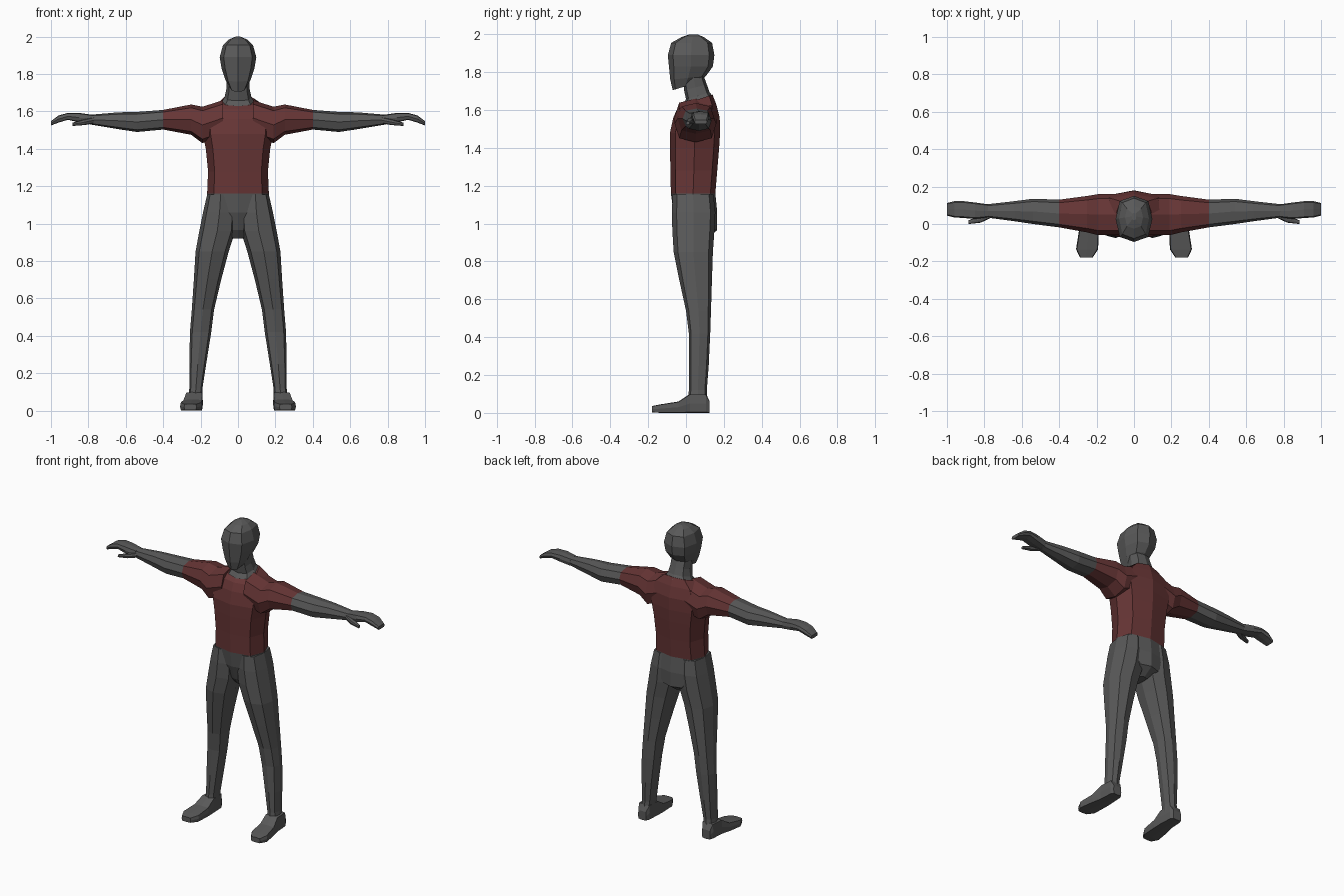
import bpy, bmesh


def material(name, rgb):
    m = bpy.data.materials.new(name)
    m.diffuse_color = (*rgb, 1)
    return m


GREY = material("dark grey", (0.10, 0.10, 0.10))
RED = material("dull red", (0.135, 0.036, 0.036))


def loft(name, axis, sections, mats, diag=0.78, mirror=False, paint=None):
    """Eight-sided tube; section = (position, u0, u1, v0, v1, optional tilt along v)."""
    d = diag
    ring = [(1, 0), (d, d), (0, 1), (-d, d), (-1, 0), (-d, -d), (0, -1), (d, -d)]
    bm = bmesh.new()
    loops = []
    for t, u0, u1, v0, v1, *tilt in sections:
        k = tilt[0] if tilt else 0
        loop = []
        for a, b in ring:
            u = (u0 + u1) / 2 + a * (u1 - u0) / 2
            v = (v0 + v1) / 2 + b * (v1 - v0) / 2
            s = t + k * b
            co = {"x": (s, u, v), "y": (u, s, v), "z": (u, v, s)}[axis]
            loop.append(bm.verts.new(co))
        loops.append(loop)
    for lo, hi in zip(loops, loops[1:]):
        for i in range(8):
            j = (i + 1) % 8
            bm.faces.new((lo[i], lo[j], hi[j], hi[i]))
    bm.faces.new(loops[0])
    bm.faces.new(loops[-1])
    bmesh.ops.recalc_face_normals(bm, faces=bm.faces)
    if paint:
        for f in bm.faces:
            f.material_index = paint(f.calc_center_median())
    me = bpy.data.meshes.new(name)
    bm.to_mesh(me)
    bm.free()
    for m in mats:
        me.materials.append(m)
    ob = bpy.data.objects.new(name, me)
    bpy.context.collection.objects.link(ob)
    if mirror:
        ob.modifiers.new("mirror", "MIRROR").use_mirror_merge = False
    return ob


def sym(rows):
    """Sections centred on x = 0: (z, half width, front, back, optional tilt)."""
    return [(r[0], -r[1], r[1], *r[2:]) for r in rows]


# Head, chin to crown
loft("head", "z", sym([
    (1.725, .042, -.07, .06, .02), (1.77, .068, -.083, .105, .01), (1.83, .088, -.09, .142),
    (1.89, .098, -.096, .15), (1.955, .08, -.078, .138), (1.985, .048, -.025, .095),
    (2.0, .012, .02, .06)]), [GREY])

# Neck flaring into a collar that dips at the front
loft("neck", "z", sym([
    (1.64, .095, -.035, .145, .03), (1.675, .072, .0, .125, .018),
    (1.72, .062, -.01, .11, .015), (1.79, .062, -.02, .09)]), [GREY])

# Shirt body
loft("shirt", "z", sym([
    (1.16, .165, -.08, .155), (1.28, .16, -.082, .165), (1.40, .172, -.085, .175),
    (1.48, .188, -.085, .18), (1.56, .195, -.067, .178), (1.62, .16, -.045, .16, .01),
    (1.655, .095, -.022, .14, .027)]), [RED])

# Pelvis, waist to crotch
loft("pelvis", "z", sym([
    (.92, .03, .0, .10), (.965, .09, -.035, .165), (1.06, .165, -.066, .165),
    (1.16, .165, -.08, .155)]), [GREY])

# Arms: red sleeve up to x = 0.4, grey below it
loft("arm", "x", [
    (.08, -.06, .16, 1.47, 1.66), (.19, -.06, .16, 1.43, 1.625), (.25, -.045, .15, 1.475, 1.637),
    (.40, -.018, .13, 1.503, 1.608), (.54, .0, .135, 1.49, 1.597),
    (.64, .015, .122, 1.505, 1.595), (.79, .035, .105, 1.53, 1.582)],
    [GREY, RED], mirror=True, paint=lambda c: int(c.x < .4))

# Hand with drooping fingers
loft("hand", "x", [
    (.78, .035, .105, 1.53, 1.582), (.85, .027, .115, 1.542, 1.592),
    (.91, .032, .122, 1.555, 1.592), (.96, .035, .122, 1.54, 1.578),
    (1.0, .045, .112, 1.525, 1.548)], [GREY], diag=.85, mirror=True)

# Thumb
loft("thumb", "x", [
    (.77, .03, .075, 1.535, 1.57), (.82, .007, .045, 1.527, 1.558),
    (.885, .0, .02, 1.522, 1.54)], [GREY], mirror=True)

# Legs, ankle to hip
loft("leg", "z", [
    (.05, .192, .27, .01, .115), (.12, .19, .26, .015, .11), (.25, .17, .26, .015, .12),
    (.42, .143, .257, .015, .128), (.54, .128, .247, .0, .132), (.70, .09, .236, -.035, .137),
    (.85, .05, .227, -.065, .142), (.96, .015, .207, -.072, .15),
    (1.06, .01, .187, -.075, .155), (1.155, .02, .165, -.07, .145)], [GREY], mirror=True)

# Foot, heel to toe
loft("foot", "y", [
    (.125, .205, .265, .0, .06), (.105, .193, .275, .0, .10), (.02, .188, .28, .0, .10),
    (-.04, .188, .295, .0, .06), (-.135, .192, .31, .0, .045),
    (-.18, .222, .288, .003, .036)], [GREY], diag=.92, mirror=True)
